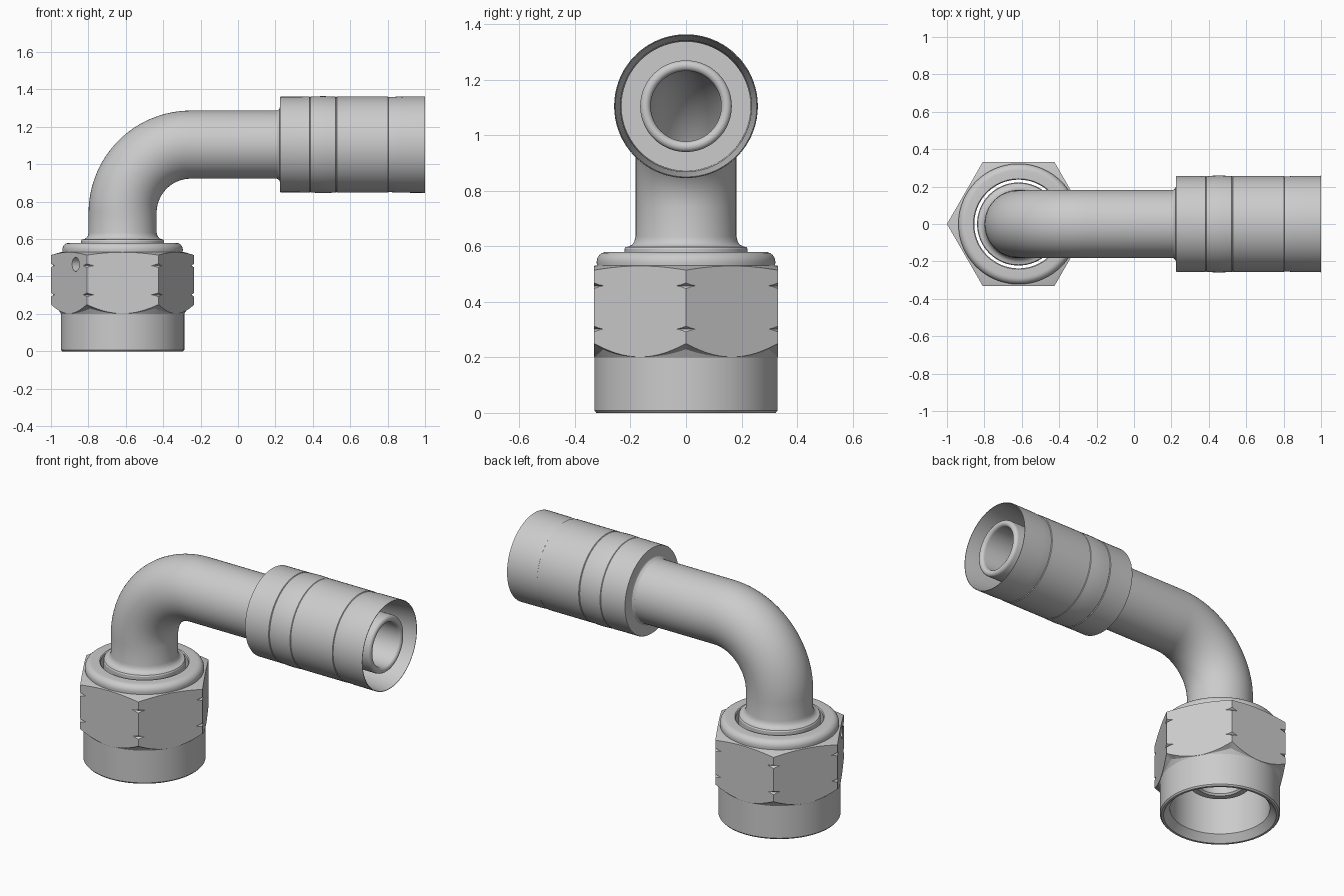
import bpy, bmesh, math
from mathutils import Vector

if "Cube" in bpy.data.objects:
    bpy.data.objects.remove(bpy.data.objects["Cube"])

NX = -0.617          # x of the nut axis
AZ = 1.105           # z of the horizontal tube axis
BEND = 0.365         # centreline bend radius
Z1 = AZ - BEND       # bend start height
X1 = NX + BEND       # bend end x
ARC = BEND * math.pi / 2


def skin(name, rings, angle=28):
    """Join rings of points into a closed ring-shaped solid."""
    bm = bmesh.new()
    vs = [[bm.verts.new(p) for p in ring] for ring in rings]
    n = len(vs[0])
    for i, a in enumerate(vs):
        b = vs[(i + 1) % len(vs)]
        for j in range(n):
            k = (j + 1) % n
            bm.faces.new((a[j], a[k], b[k], b[j]))
    bmesh.ops.recalc_face_normals(bm, faces=bm.faces)
    me = bpy.data.meshes.new(name)
    bm.to_mesh(me)
    bm.free()
    ob = bpy.data.objects.new(name, me)
    bpy.context.collection.objects.link(ob)
    smooth(ob, angle)
    return ob


def smooth(ob, angle=28):
    bpy.ops.object.select_all(action='DESELECT')
    ob.select_set(True)
    bpy.context.view_layer.objects.active = ob
    bpy.ops.object.shade_smooth_by_angle(angle=math.radians(angle))


def path_ring(s, r, n=72):
    """Ring of radius r across the elbow path at distance s from the floor."""
    if s <= Z1:
        c, a = Vector((NX, 0, s)), 0
    elif s <= Z1 + ARC:
        a = (s - Z1) / BEND
        c = Vector((X1 - BEND * math.cos(a), 0, Z1 + BEND * math.sin(a)))
    else:
        c, a = Vector((X1 + s - Z1 - ARC, 0, AZ)), math.pi / 2
    u = Vector((math.cos(a), 0, -math.sin(a)))
    v = Vector((0, 1, 0))
    return [c + r * (math.cos(t) * u + math.sin(t) * v)
            for t in (2 * math.pi * i / n for i in range(n))]


def sx(x):
    """Path distance of a point on the horizontal run."""
    return Z1 + ARC + x - X1


# Elbow tube: nose, shoulder, bend, hose nipple, then back along the bore
bend = [Z1 + ARC * i / 24 for i in range(25)]
outer = [(0.20, 0.135), (0.20, 0.17), (0.265, 0.222), (0.59, 0.222), (0.597, 0.218),
         (0.60, 0.205), (0.606, 0.194), (0.618, 0.186), (0.635, 0.182)]
outer += [(s, 0.182) for s in bend]
outer += [(sx(0.35), 0.182), (sx(0.36), 0.165)]
tip = [(sx(0.965 + 0.019 * math.sin(a)), 0.146 + 0.019 * math.cos(a))
       for a in (math.pi * i / 8 for i in range(9))]
bore = [(s, 0.127) for s in reversed(bend)] + [(0.21, 0.127)]
skin("elbow_tube", [path_ring(s, r) for s, r in outer + tip + bore])

# Crimped sleeve with shallow grooves and an open, slightly tapered mouth
sleeve = [(0.205, 0.18), (0.215, 0.186), (0.222, 0.193), (0.225, 0.205),
          (0.225, 0.254), (0.228, 0.256), (0.33, 0.256), (0.382, 0.257), (0.385, 0.253),
          (0.388, 0.256), (0.42, 0.258), (0.455, 0.259), (0.49, 0.258), (0.522, 0.256),
          (0.525, 0.253), (0.528, 0.257), (0.802, 0.257), (0.805, 0.253),
          (0.812, 0.254), (0.86, 0.257), (1.0, 0.258), (1.0, 0.255),
          (0.81, 0.236), (0.50, 0.232), (0.45, 0.232), (0.45, 0.16), (0.205, 0.16)]
skin("crimp_sleeve", [path_ring(sx(x), r) for x, r in sleeve])

# Swivel nut: lathe whose middle follows a hexagon with chamfered corners
HEX, CYL, NOTCH = 0.383, 0.330, 0.368
N = 144


def nut_column(t):
    local = (t + math.pi / 6) % (math.pi / 3) - math.pi / 6   # angle from corner
    h = HEX * math.cos(math.pi / 6) / math.cos(math.pi / 6 - abs(local))
    d = h - CYL
    col = [(0.275, 0.04), (0.31, 0.0), (0.323, 0.0), (CYL, 0.008), (CYL, 0.2),
           (CYL + 0.3 * d, 0.2 + 0.55 * d), (h, 0.2 + 0.95 * d)]
    for z in (0.302, 0.458):                                  # corner notches
        g = max((h - NOTCH) * 0.7, 0.0006)
        col += [(h, z - g), (min(h, NOTCH), z), (h, z + g)]
    col += [(h, 0.53 - 0.3 * d), (CYL, 0.53), (0.321, 0.531)]
    col += [(0.286 + 0.036 * math.cos(a), 0.544 + 0.036 * math.sin(a))
            for a in (math.pi / 2 * i / 6 for i in range(7))]
    col += [(0.242, 0.58), (0.237, 0.575), (0.237, 0.37), (0.275, 0.33)]
    return [(NX + r * math.cos(t), r * math.sin(t), z) for r, z in col]


cols = [nut_column(2 * math.pi * i / N) for i in range(N)]
nut = skin("swivel_nut", list(zip(*cols)), 25)

# Small blind hole in one flat of the nut
normal = Vector((-math.cos(math.pi / 6), -0.5, 0))
bpy.ops.mesh.primitive_cylinder_add(
    vertices=32, radius=0.038, depth=0.09,
    location=Vector((-0.868, -0.229, 0.465)),
    rotation=normal.to_track_quat('Z', 'Y').to_euler())
cutter = bpy.context.object
cutter.name = "hole_cutter"
cutter.hide_render = True
mod = nut.modifiers.new("hole", 'BOOLEAN')
mod.operation = 'DIFFERENCE'
mod.solver = 'EXACT'
mod.object = cutter
bpy.context.view_layer.objects.active = nut
bpy.ops.object.modifier_apply(modifier=mod.name)
bpy.data.objects.remove(cutter)
smooth(nut, 25)
